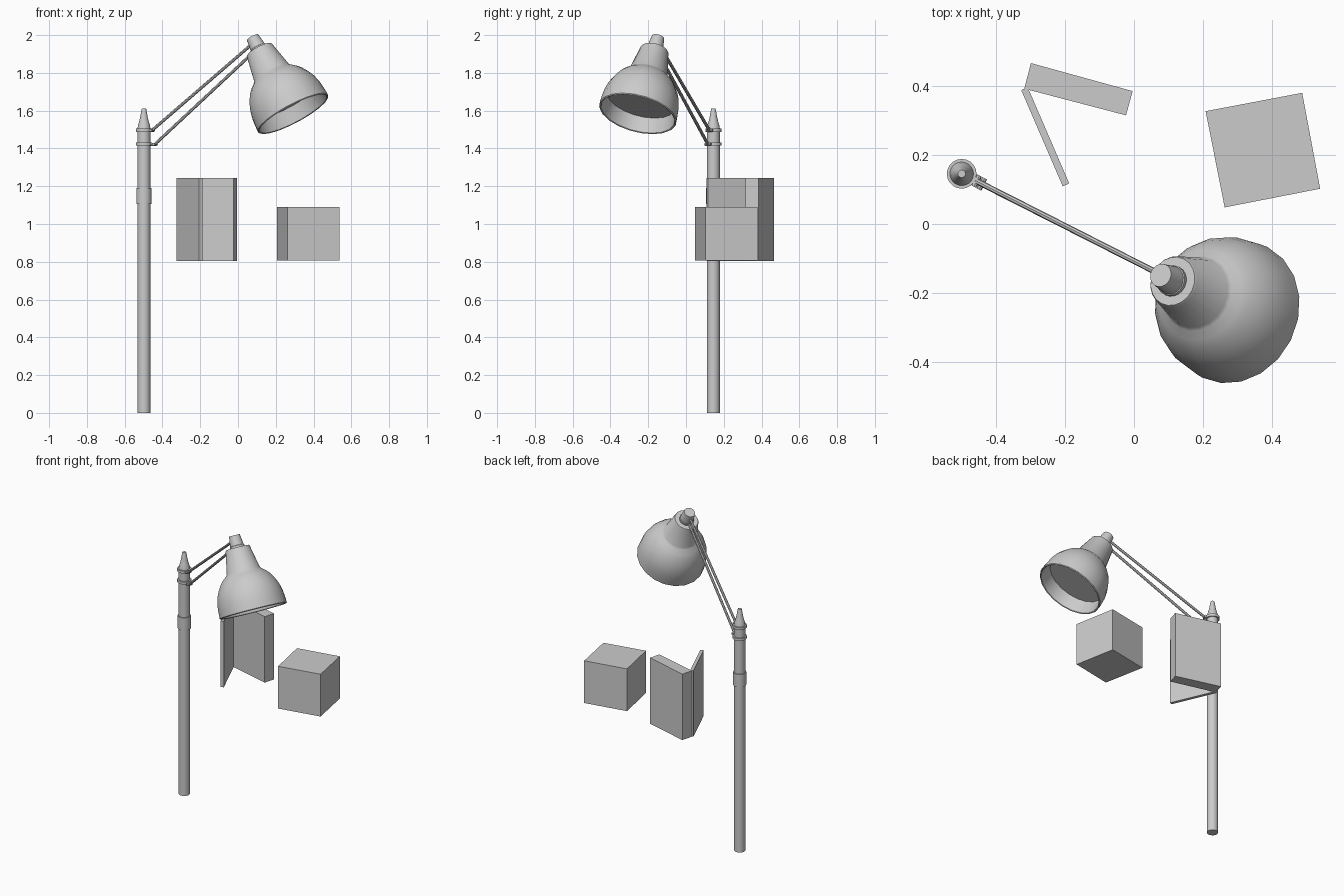
import bpy, bmesh, math
from mathutils import Vector

if "Cube" in bpy.data.objects:
    bpy.data.objects.remove(bpy.data.objects["Cube"])


def finish(name, bm, smooth=True):
    bmesh.ops.recalc_face_normals(bm, faces=bm.faces)
    mesh = bpy.data.meshes.new(name)
    bm.to_mesh(mesh)
    bm.free()
    ob = bpy.data.objects.new(name, mesh)
    bpy.context.collection.objects.link(ob)
    if smooth:
        bpy.ops.object.select_all(action='DESELECT')
        ob.select_set(True)
        bpy.context.view_layer.objects.active = ob
        bpy.ops.object.shade_smooth_by_angle(angle=math.radians(35))
    return ob


def lathe(name, profile, start, direction, sides=20):
    """Revolve (radius, distance) points about an axis; radius 0 gives a pole."""
    bm = bmesh.new()
    verts = [bm.verts.new((r, 0, t)) for r, t in profile]
    edges = [bm.edges.new(p) for p in zip(verts, verts[1:])]
    bmesh.ops.spin(bm, geom=verts + edges, cent=(0, 0, 0), axis=(0, 0, 1),
                   angle=2 * math.pi, steps=sides)
    bmesh.ops.remove_doubles(bm, verts=bm.verts, dist=1e-5)
    ob = finish(name, bm)
    ob.location = start
    ob.rotation_euler = Vector(direction).to_track_quat('Z', 'Y').to_euler()
    return ob


def rod(name, a, b, r, sides=8):
    a, b = Vector(a), Vector(b)
    n = (b - a).length
    return lathe(name, [(0, 0), (r, 0), (r, n), (0, n)], a, b - a, sides)


def prism(name, corners, z0, z1):
    bm = bmesh.new()
    base = bm.faces.new([bm.verts.new((x, y, z0)) for x, y in corners])
    ext = bmesh.ops.extrude_face_region(bm, geom=[base], use_keep_orig=True)
    for v in ext['geom']:
        if isinstance(v, bmesh.types.BMVert):
            v.co.z = z1
    return finish(name, bm, smooth=False)


UP = (0, 0, 1)
PX, PY = -0.498, 0.145

# Post with collar, clamp rings and finial
lathe("post", [(0, 0), (.034, 0), (.034, 1.50), (0, 1.50)], (PX, PY, 0), UP)
lathe("post_collar", [(.033, 1.105), (.040, 1.105), (.040, 1.19), (.033, 1.19)],
      (PX, PY, 0), UP)
for i, z in enumerate((1.415, 1.488)):
    lathe(f"clamp_ring_{i}", [(.033, z), (.043, z), (.043, z + .017), (.033, z + .017)],
          (PX, PY, 0), UP)
lathe("finial", [(0, 1.50), (.035, 1.50), (.031, 1.525), (.026, 1.54), (.020, 1.565),
                 (.013, 1.605), (.011, 1.612), (0, 1.612)], (PX, PY, 0), UP)

# Two parallel arms with pivots on the clamp rings
arms = [((-.455, .124, 1.496), (.085, -.150, 1.962)),
        ((-.440, .116, 1.422), (.085, -.150, 1.912))]
side = Vector((.46, .89, 0)) * .018
for i, (a, b) in enumerate(arms):
    rod(f"arm_{i}", a, b, .0085)
    rod(f"arm_pivot_{i}", Vector(a) - side, Vector(a) + side, .008)
    rod(f"arm_lug_{i}", (PX + .025, PY - .013, a[2]), a, .008)

# Tilted lamp head: neck, then a hollow shade closed by a recessed disc
TOP = Vector((.077, -.148, 1.988))
AXIS = Vector((.216, -.108, -.406)).normalized()
lathe("lamp_neck", [(0, 0), (.034, 0), (.042, .062), (.045, .064), (.045, .085), (0, .085)],
      TOP, AXIS)
lathe("lamp_shade", [(0, .076), (.072, .076), (.076, .083), (.104, .222), (.112, .231),
                     (.135, .250), (.155, .272), (.177, .307), (.194, .345),
                     (.205, .390), (.209, .430), (.211, .468), (.207, .473),
                     (.201, .470), (.186, .387), (0, .387)], TOP, AXIS)

# Cabinet, its open door and a cube-like box
prism("cabinet", [(-.298, .465), (-.004, .384), (-.023, .314), (-.317, .391)], .803, 1.243)
prism("open_door", [(-.326, .387), (-.307, .395), (-.187, .117), (-.206, .109)], .803, 1.243)
prism("box", [(.207, .326), (.486, .379), (.538, .102), (.262, .048)], .808, 1.09)
